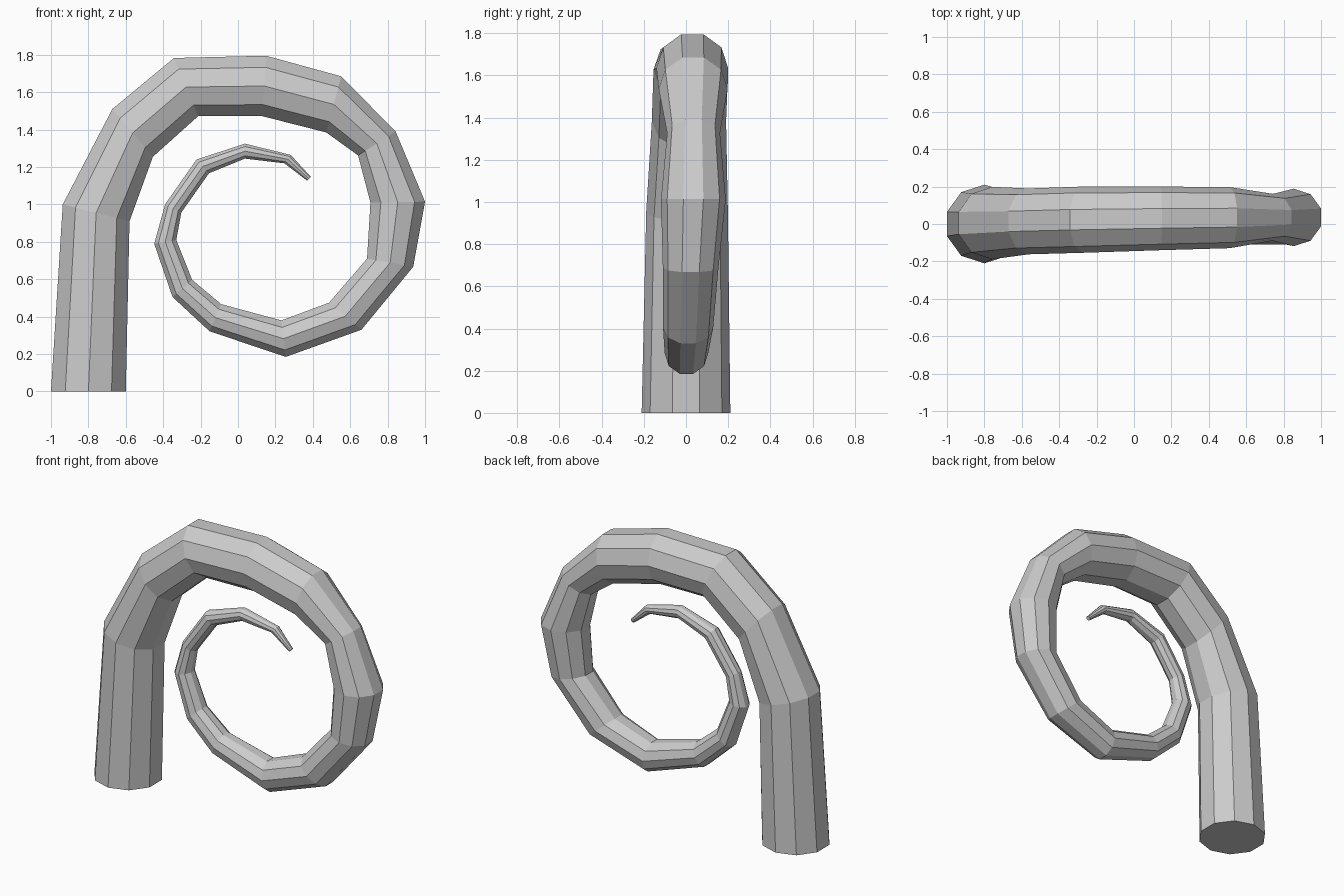
import bpy, bmesh, math
from mathutils import Vector

SIDES = 10
# cross-sections along the curl: outer x, outer z, inner x, inner z, sideways drift
RINGS = [
    (-1.0, 0.0, -0.6, 0.0, 0.0), (-0.937, 1.0, -0.58, 0.91, 0.005),
    (-0.672, 1.51, -0.455, 1.255, 0.014), (-0.342, 1.783, -0.213, 1.472, 0.023),
    (0.15, 1.795, 0.13, 1.472, 0.03), (0.552, 1.685, 0.472, 1.385, 0.034),
    (0.843, 1.39, 0.642, 1.262, 0.036), (1.0, 1.015, 0.708, 1.01, 0.035),
    (0.937, 0.667, 0.69, 0.71, 0.022), (0.66, 0.33, 0.487, 0.475, 0.01),
    (0.255, 0.185, 0.232, 0.38, 0.002), (-0.152, 0.322, -0.09, 0.467, 0.0),
    (-0.35, 0.505, -0.245, 0.597, 0.0), (-0.448, 0.79, -0.33, 0.81, 0.0),
    (-0.39, 1.0, -0.303, 0.957, 0.0), (-0.222, 1.24, -0.155, 1.167, 0.0),
    (0.037, 1.325, 0.037, 1.245, 0.005), (0.282, 1.265, 0.248, 1.22, 0.01),
    (0.39, 1.147, 0.37, 1.127, 0.01),
]

# tapered, curled tentacle: decagon rings bridged from root to tip
bm = bmesh.new()
loops = []
for xo, zo, xi, zi, y in RINGS:
    outer, inner = Vector((xo, y, zo)), Vector((xi, y, zi))
    centre, half = (outer + inner) / 2, (outer - inner) / 2
    half /= math.cos(math.pi / SIDES)          # flat side faces outwards
    side = Vector((0, half.length, 0))
    angles = [(k + 0.5) * math.tau / SIDES for k in range(SIDES)]
    loops.append([bm.verts.new(centre + half * math.cos(a) + side * math.sin(a))
                  for a in angles])
for a, b in zip(loops, loops[1:]):
    for i in range(SIDES):
        j = (i + 1) % SIDES
        bm.faces.new((a[i], a[j], b[j], b[i]))

# root and tip caps
bm.faces.new(loops[0])
bm.faces.new(loops[-1])
bmesh.ops.recalc_face_normals(bm, faces=bm.faces)

mesh = bpy.data.meshes.new("curled_tentacle")
bm.to_mesh(mesh)
bm.free()
bpy.context.collection.objects.link(bpy.data.objects.new("curled_tentacle", mesh))
